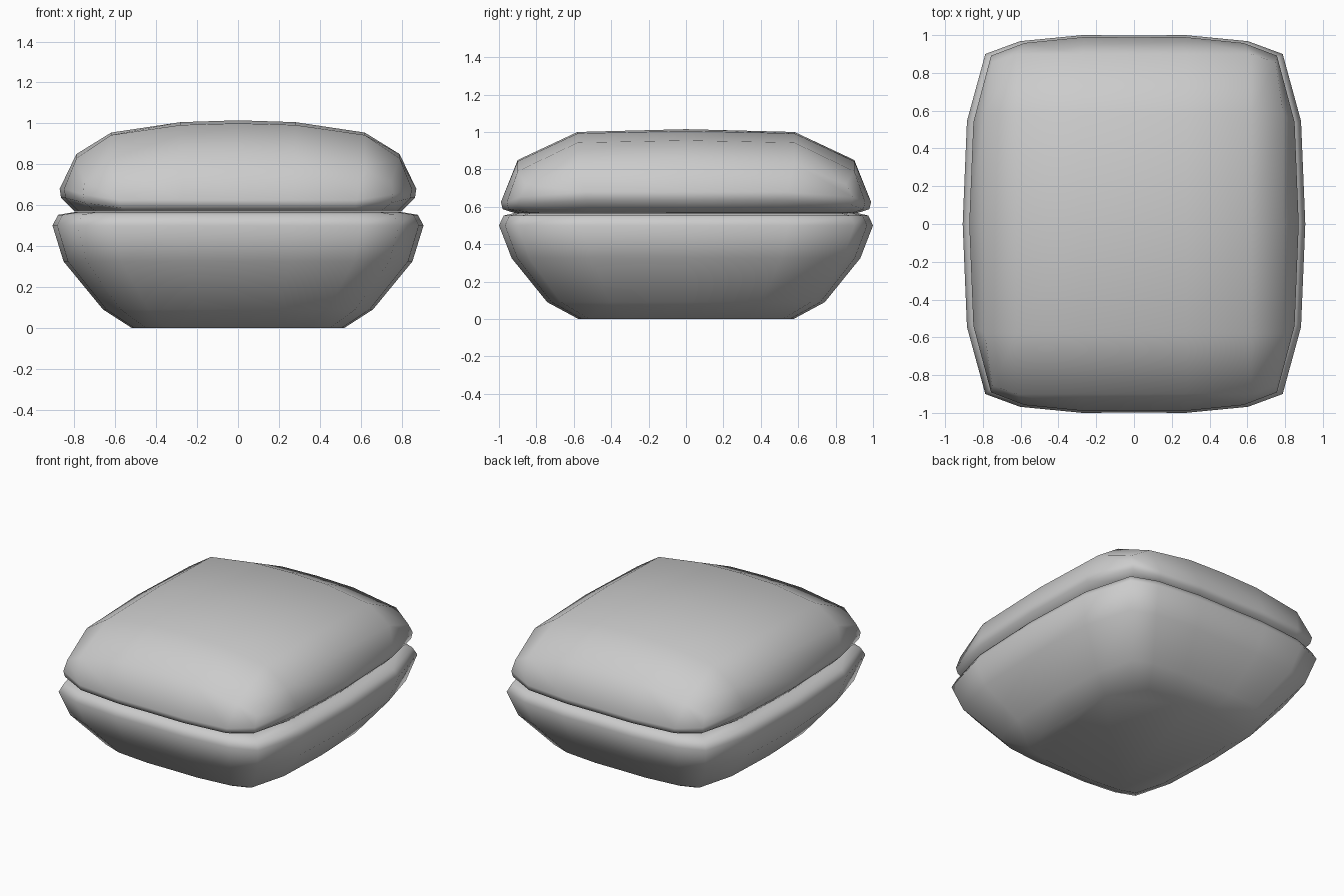
import bpy, bmesh

if "Cube" in bpy.data.objects:
    bpy.data.objects.remove(bpy.data.objects["Cube"])


def mirror_ring(q):
    """Mirror a quarter outline (x axis to y axis) into a full closed loop."""
    b = [(-p[0], p[1]) for p in reversed(q)]
    c = [(-p[0], -p[1]) for p in q]
    d = [(p[0], -p[1]) for p in reversed(q)]
    return q + b[1:] + c[1:] + d[1:-1]


# rounded rectangular outline, shared by both parts
OUTLINE = mirror_ring([(1, 0), (.975, .545), (.868, .9), (.665, .968), (.3, 1), (0, .998)])


def add_ring(bm, a, b, zside, zfront):
    ring = []
    for i, (x, y) in enumerate(OUTLINE):
        k = min(i % 20, 20 - i) if i <= 10 else i - 10
        if i > 5:
            k = (10 - i) if i <= 10 else (i - 10 if i <= 15 else 20 - i)
        z = zside if k < 2 else zfront if k > 2 else (zside + zfront) / 2
        ring.append(bm.verts.new((a * x, b * y, z)))
    return ring


def bridge(bm, r0, r1):
    n = len(r0)
    for i in range(n):
        bm.faces.new((r0[i], r0[(i + 1) % n], r1[(i + 1) % n], r1[i]))


def finish(bm, name):
    bmesh.ops.recalc_face_normals(bm, faces=bm.faces[:])
    for f in bm.faces:
        f.smooth = True
    me = bpy.data.meshes.new(name)
    bm.to_mesh(me)
    bm.free()
    bpy.context.collection.objects.link(bpy.data.objects.new(name, me))


# lower cushion: stacked rings
bm = bmesh.new()
rings = [add_ring(bm, a, b, z, z) for a, b, z in
         [(.52, .575, 0), (.66, .742, .09), (.853, .932, .325),
          (.907, 1, .5), (.88, .975, .553), (.80, .92, .566)]]
for r0, r1 in zip(rings, rings[1:]):
    bridge(bm, r0, r1)
bm.faces.new(rings[0])
bm.faces.new(rings[-1])
finish(bm, "lower_cushion")

# upper cushion: domed grid on top of rim rings
bm = bmesh.new()
XS, YS = (0, .28, .62, .79), (0, .58, .9)
ZS = ((1.015, 1.0, .85), (1.006, .992, .843), (.955, .943, .79), (.85, .83, .72))
grid = {}
for i in range(-3, 4):
    for j in range(-2, 3):
        u, v = abs(i), abs(j)
        s = .95 if (u, v) == (3, 2) else 1
        x = XS[u] * s * (1 if i >= 0 else -1)
        y = YS[v] * s * (1 if j >= 0 else -1)
        grid[i, j] = bm.verts.new((x, y, ZS[u][v]))
for i in range(-3, 3):
    for j in range(-2, 2):
        bm.faces.new((grid[i, j], grid[i + 1, j], grid[i + 1, j + 1], grid[i, j + 1]))
edge = [grid[k] for k in mirror_ring([(3, 0), (3, 1), (3, 2), (2, 2), (1, 2), (0, 2)])]
rings = [edge] + [add_ring(bm, *p) for p in
                  [(.872, .99, .68, .625), (.865, .98, .635, .587), (.80, .92, .57, .568)]]
for r0, r1 in zip(rings, rings[1:]):
    bridge(bm, r0, r1)
bm.faces.new(rings[-1])
finish(bm, "upper_cushion")
